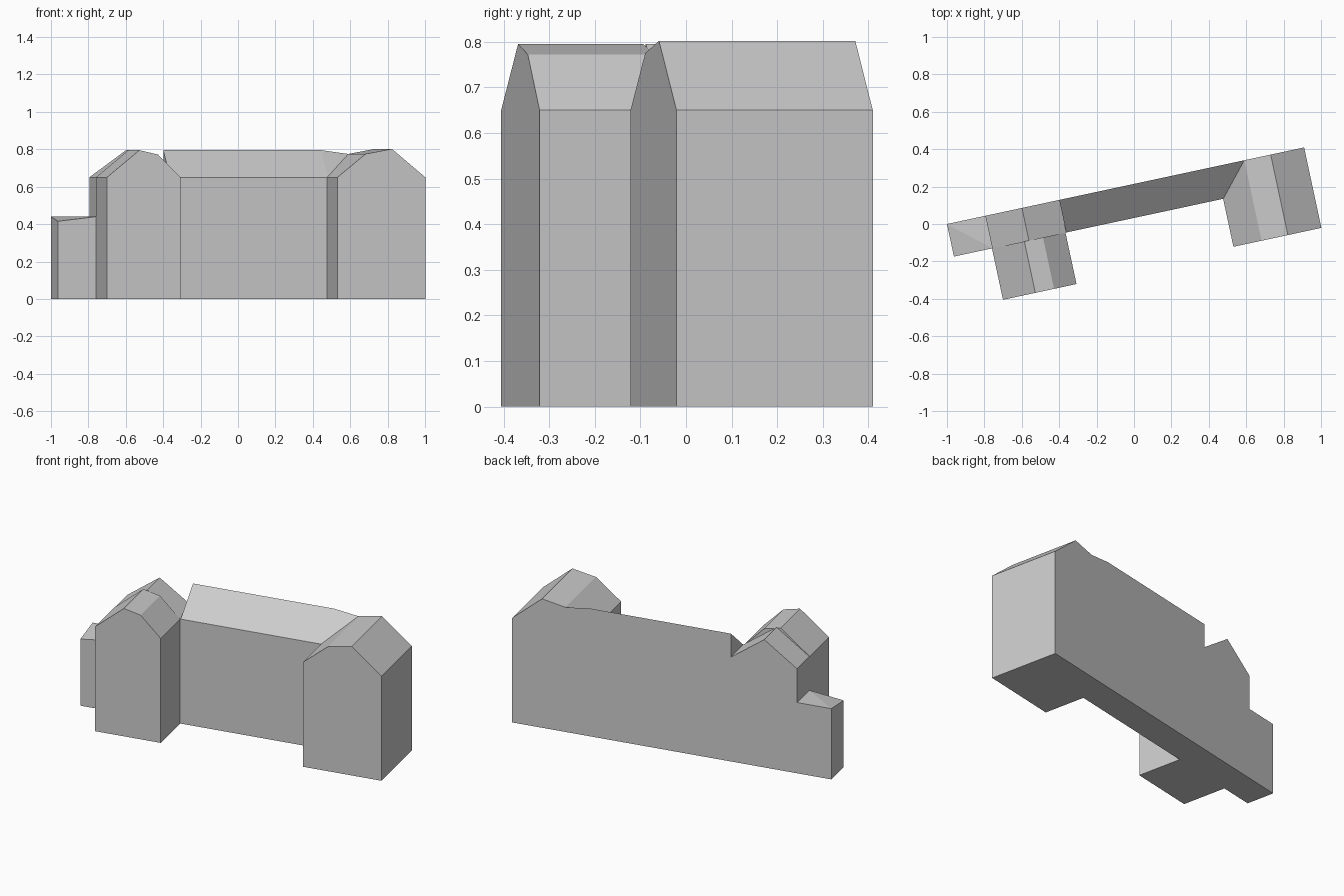
import bpy, bmesh, math

if "Cube" in bpy.data.objects:
    bpy.data.objects.remove(bpy.data.objects["Cube"], do_unlink=True)

# One plain grey for the whole building
GREY = (0.6, 0.6, 0.6, 1)
grey = bpy.data.materials.new("light_grey")
grey.use_nodes = True
grey.diffuse_color = GREY
grey.node_tree.nodes["Principled BSDF"].inputs["Base Color"].default_value = GREY

# The building is laid out along its straight back wall, then turned on the plot
TURN = math.radians(12.1)
FRONT = -0.178   # front line of the narrow rear range
EAVE, RIDGE = 0.65, 0.795


def solid(name, roof):
    """Convex block standing on the ground below the given roof points."""
    bm = bmesh.new()
    points = set(roof) | {(u, v, 0) for u, v, z in roof}
    for p in points:
        bm.verts.new(p)
    bmesh.ops.convex_hull(bm, input=bm.verts[:])
    bmesh.ops.dissolve_limit(bm, angle_limit=0.005, verts=bm.verts[:], edges=bm.edges[:])
    bmesh.ops.recalc_face_normals(bm, faces=bm.faces[:])
    mesh = bpy.data.meshes.new(name)
    bm.to_mesh(mesh)
    bm.free()
    mesh.materials.append(grey)
    obj = bpy.data.objects.new(name, mesh)
    obj.location = (-1, 0, 0)
    obj.rotation_euler = (0, 0, TURN)
    bpy.context.collection.objects.link(obj)


def gable(name, profile, front, back):
    """Block with a gable profile running from front to back."""
    solid(name, [(u, v, z) for u, z in profile for v in (front, back)])


# Front wing on the right side, with its lopsided gable
gable("right_wing", [(0.208, EAVE), (0.385, RIDGE), (0.487, 0.772), (0.61, EAVE)],
      -0.459, FRONT)

# Gabled block behind that wing
gable("right_rear_block", [(0.21, EAVE), (0.41, RIDGE), (0.614, EAVE)], FRONT, 0)

# Deeper wing on the left side
gable("left_wing", [(1.472, EAVE), (1.626, 0.775), (1.77, 0.802), (1.953, EAVE)],
      -0.44, 0)

# Main range: lean-to roof rising to the back wall, with a valley at the left wing
solid("main_range", [(0.614, FRONT, EAVE), (0.614, 0, RIDGE),
                     (1.476, FRONT, EAVE), (1.48, 0, RIDGE), (1.626, 0, 0.775)])

# Low end annex, its roof dropping to the outer front corner
solid("end_annex", [(0, FRONT, 0.415), (0, 0, 0.44), (0.21, 0, 0.44), (0.21, FRONT, 0.44)])
